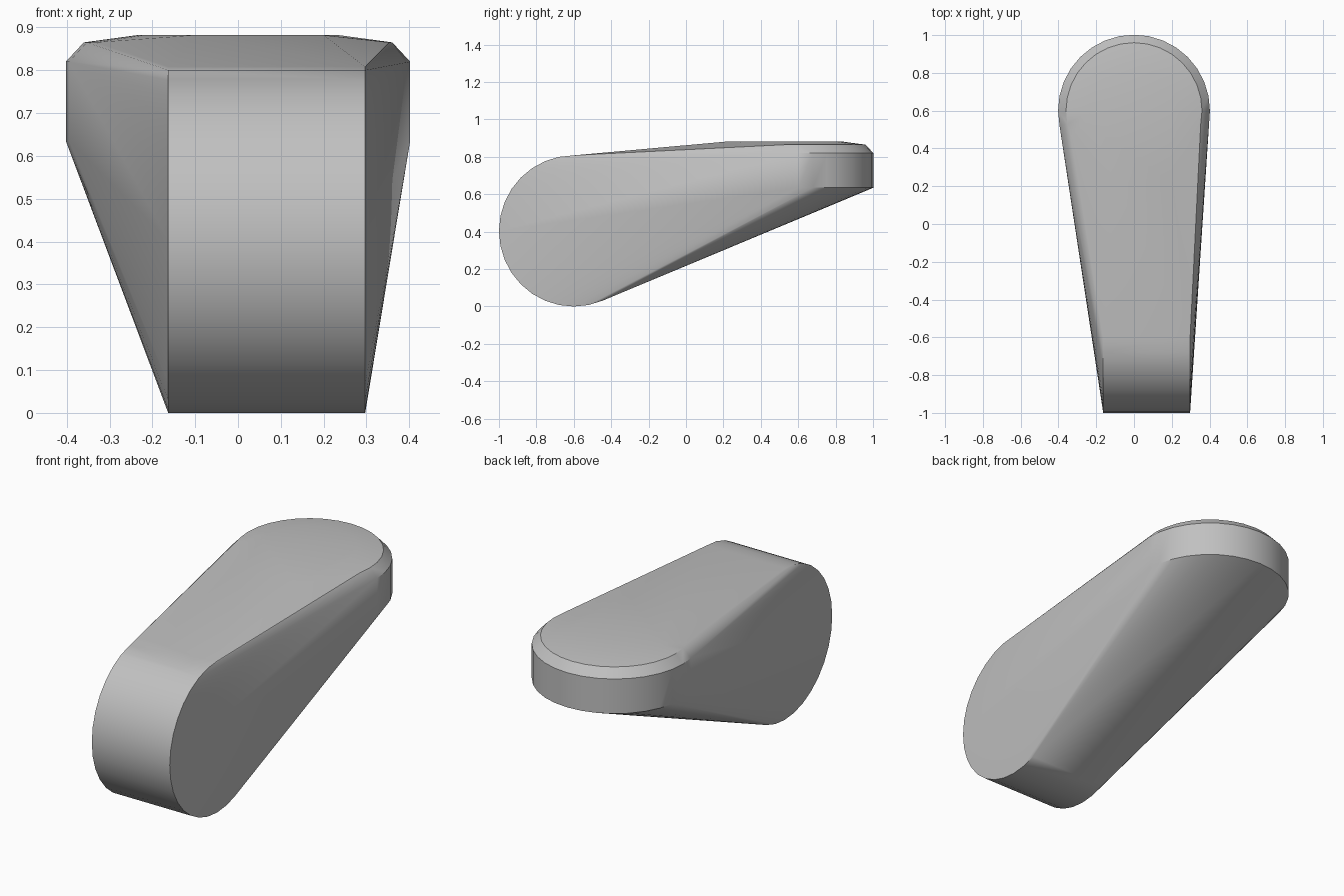
import bpy, bmesh
from math import sin, cos, pi, radians

cube = bpy.data.objects.get("Cube")
if cube:
    bpy.data.objects.remove(cube, do_unlink=True)

SEGMENTS = 32


def circle(radius):
    """Points of a flat circle round the origin."""
    angles = [2 * pi * i / SEGMENTS for i in range(SEGMENTS)]
    return [(radius * cos(a), radius * sin(a)) for a in angles]


bm = bmesh.new()

# Thick front barrel: a short cylinder lying across x
for x in (-0.163, 0.297):
    for u, v in circle(0.404):
        bm.verts.new((x, -0.6 + u * 0.99, 0.404 + v))

# Round rear end: upright wall, chamfer and slightly domed top
for radius, z in ((0.402, 0.635), (0.402, 0.82), (0.36, 0.865), (0.235, 0.882)):
    for u, v in circle(radius):
        bm.verts.new((u, 0.6 + v, z))

# Front edge of the level top patch
for x in (-0.1, 0.2):
    bm.verts.new((x, 0.22, 0.882))

# Wrap both ends in one taut skin
hull = bmesh.ops.convex_hull(bm, input=bm.verts)
unused = set(hull["geom_interior"]) | set(hull["geom_unused"])
bmesh.ops.delete(bm, geom=[g for g in unused if isinstance(g, bmesh.types.BMVert)],
                 context='VERTS')
bmesh.ops.dissolve_limit(bm, angle_limit=radians(0.3), verts=bm.verts, edges=bm.edges)
bmesh.ops.recalc_face_normals(bm, faces=bm.faces)

mesh = bpy.data.meshes.new("tapered_body")
bm.to_mesh(mesh)
bm.free()
body = bpy.data.objects.new("tapered_body", mesh)
bpy.context.collection.objects.link(body)

# Plain grey surface
grey = bpy.data.materials.new("plain_grey")
grey.use_nodes = True
colour = (0.53, 0.53, 0.53, 1)
grey.diffuse_color = colour
grey.node_tree.nodes["Principled BSDF"].inputs["Base Color"].default_value = colour
mesh.materials.append(grey)

# Smooth the rounded skin and keep its sharp rims
bpy.ops.object.select_all(action='DESELECT')
body.select_set(True)
bpy.context.view_layer.objects.active = body
bpy.ops.object.shade_smooth_by_angle(angle=radians(30))
